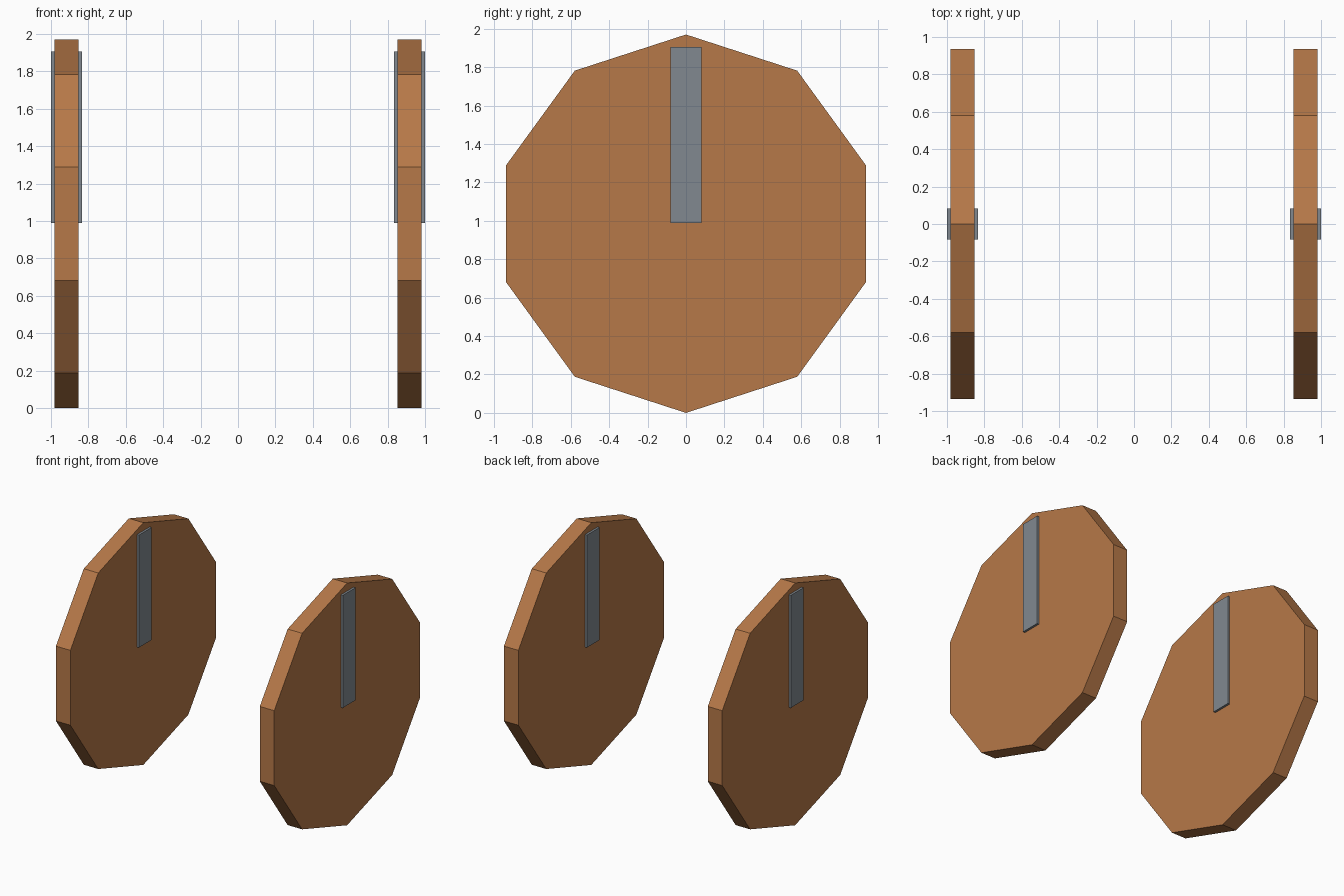
import bpy, bmesh, math

if "Cube" in bpy.data.objects:
    bpy.data.objects.remove(bpy.data.objects["Cube"])

R = 0.985        # wheel radius, also hub height
WHEEL_X = 0.917  # distance of each wheel from the centre


def material(name, color):
    m = bpy.data.materials.new(name)
    m.diffuse_color = color
    m.use_nodes = True
    m.node_tree.nodes["Principled BSDF"].inputs["Base Color"].default_value = m.diffuse_color
    return m


def slab(name, outline, x, thickness, mat):
    """Extrude a (y, z) outline along x, centred on x."""
    bm = bmesh.new()
    face = bm.faces.new([bm.verts.new((x - thickness / 2, y, z)) for y, z in outline])
    ext = bmesh.ops.extrude_face_region(bm, geom=[face], use_keep_orig=True)
    verts = [v for v in ext["geom"] if isinstance(v, bmesh.types.BMVert)]
    bmesh.ops.translate(bm, verts=verts, vec=(thickness, 0, 0))
    bmesh.ops.recalc_face_normals(bm, faces=bm.faces[:])
    me = bpy.data.meshes.new(name)
    bm.to_mesh(me)
    bm.free()
    me.materials.append(mat)
    ob = bpy.data.objects.new(name, me)
    bpy.context.collection.objects.link(ob)
    return ob


wood = material("wood", (0.47, 0.19, 0.065, 1))
metal = material("metal", (0.22, 0.25, 0.28, 1))

# Ten-sided disc with a corner at the top, and a bar from hub to rim
decagon = [(R * math.sin(i * math.pi / 5), R + R * math.cos(i * math.pi / 5)) for i in range(10)]
bar = [(-0.082, 0.99), (0.082, 0.99), (0.082, 1.905), (-0.082, 1.905)]

for side, s in (("left", -1), ("right", 1)):
    slab(side + "_wheel", decagon, s * WHEEL_X, 0.13, wood)
    slab(side + "_wheel_bar", bar, s * WHEEL_X, 0.166, metal)
